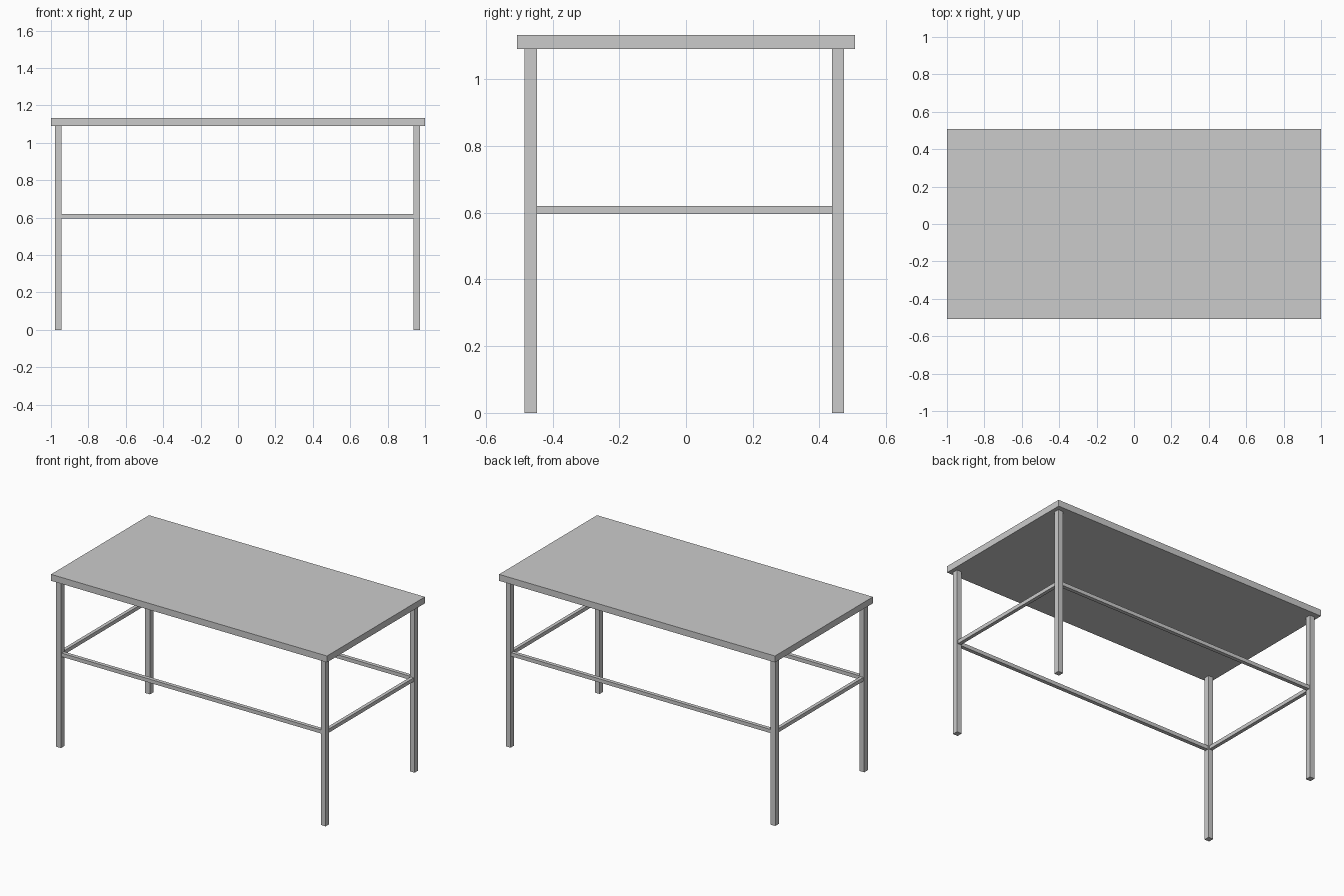
import bpy

if "Cube" in bpy.data.objects:
    bpy.data.objects.remove(bpy.data.objects["Cube"])


def box(name, x, y, z):
    """Box spanning the given (min, max) ranges."""
    bpy.ops.mesh.primitive_cube_add(size=1)
    ob = bpy.context.object
    ob.name = name
    ob.location = [(a + b) / 2 for a, b in (x, y, z)]
    ob.scale = [b - a for a, b in (x, y, z)]
    bpy.ops.object.transform_apply(location=False, rotation=False, scale=True)
    return ob


LEG_X = {"left": (-0.979, -0.944), "right": (0.939, 0.974)}
LEG_Y = {"front": (-0.484, -0.447), "back": (0.437, 0.474)}
UNDERSIDE = 1.09
RAIL_Z = (0.596, 0.62)
RAIL_INSET = 0.006

# Table top
box("table_top", (-1, 1), (-0.507, 0.507), (UNDERSIDE, 1.132))

# Four square legs
for side, x in LEG_X.items():
    for end, y in LEG_Y.items():
        box(f"{end}_{side}_leg", x, y, (0, UNDERSIDE))

# Long rails between left and right legs
for end, (y0, y1) in LEG_Y.items():
    box(f"{end}_rail", (LEG_X["left"][1], LEG_X["right"][0]),
        (y0 + RAIL_INSET, y1 - RAIL_INSET), RAIL_Z)

# Short rails between front and back legs
for side, (x0, x1) in LEG_X.items():
    box(f"{side}_rail", (x0 + RAIL_INSET, x1 - RAIL_INSET),
        (LEG_Y["front"][1], LEG_Y["back"][0]), RAIL_Z)
